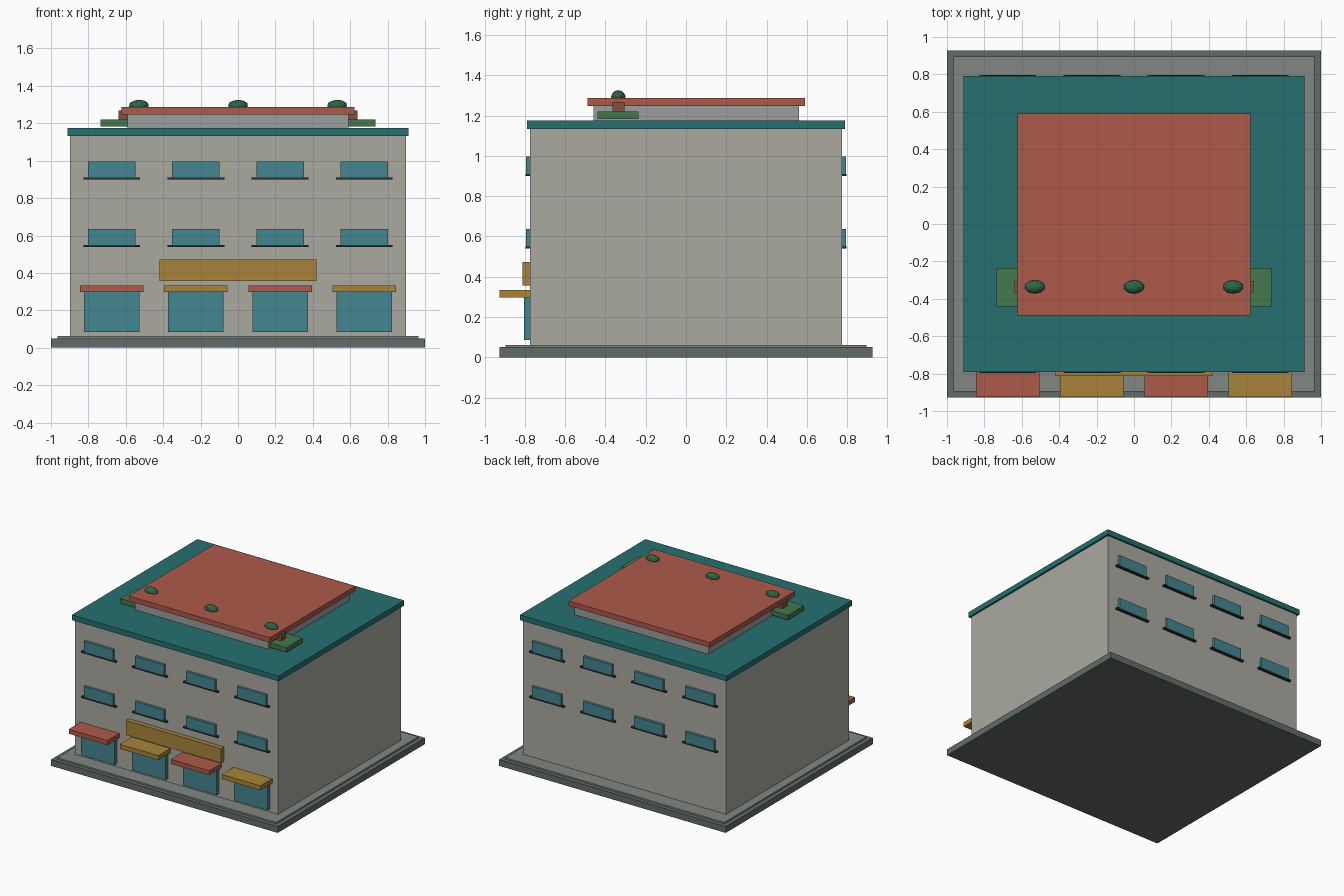
import bpy

if "Cube" in bpy.data.objects:
    bpy.data.objects.remove(bpy.data.objects["Cube"])

def lin(c):
    return c / 12.92 if c < 0.04045 else ((c + 0.055) / 1.055) ** 2.4

def material(name, hexcode):
    m = bpy.data.materials.new(name)
    rgb = [lin(int(hexcode[i:i + 2], 16) / 255) for i in (0, 2, 4)]
    m.diffuse_color = (*rgb, 1)
    m.use_nodes = True
    m.node_tree.nodes["Principled BSDF"].inputs["Base Color"].default_value = m.diffuse_color
    return m

STONE = material("dark_stone", "626C68")
PAVE = material("pavement", "828783")
WALL = material("wall", "AAA9A0")
TEAL = material("teal_trim", "267070")
GLASS = material("glass", "438690")
DARK = material("dark_sill", "28302F")
RED = material("red", "AC5A4A")
OCHRE = material("ochre", "A8843C")
GREEN = material("planter_green", "42784E")
LEAF = material("leaf", "2C6644")
BROWN = material("brown", "85523A")
ROOF = material("roof_grey", "9A9F9C")

def box(name, x, y, z, mat):
    """Box from (min, max) ranges on each axis."""
    bpy.ops.mesh.primitive_cube_add(size=1, location=[sum(r) / 2 for r in (x, y, z)])
    ob = bpy.context.object
    ob.name = name
    ob.scale = [r[1] - r[0] for r in (x, y, z)]
    bpy.ops.object.transform_apply(location=False, rotation=False, scale=True)
    ob.data.materials.append(mat)
    return ob

def span(c, h):
    return (c - h, c + h)

# Base, body and roof slabs
box("base_slab", span(0, 1), span(0, 0.927), (0, 0.05), STONE)
box("pavement", span(0, 0.965), span(0, 0.895), (0.05, 0.062), PAVE)
box("building_body", span(0, 0.897), span(0, 0.775), (0.062, 1.133), WALL)
box("cornice", span(0, 0.912), span(0, 0.79), (1.133, 1.175), TEAL)
box("roof_room", span(0, 0.59), (-0.458, 0.56), (1.175, 1.248), ROOF)
box("roof_room_cap", span(0, 0.622), (-0.488, 0.59), (1.248, 1.288), RED)

columns = (-0.675, -0.225, 0.225, 0.675)

# Upper windows and sills, front and back
for side, s in (("front", -1), ("back", 1)):
    for z in (0.55, 0.91):
        for x in columns:
            box(side + "_window", span(x, 0.127), sorted((s * 0.765, s * 0.795)),
                (z, z + 0.086), GLASS)
            box(side + "_sill", span(x, 0.152), sorted((s * 0.765, s * 0.797)),
                (z - 0.011, z), DARK)

# Shop windows, awnings and blank sign board
for i, x in enumerate(columns):
    box("shop_window", span(x, 0.148), (-0.803, -0.765), (0.085, 0.297), GLASS)
    box("awning", span(x, 0.17), (-0.925, -0.765), (0.297, 0.333), OCHRE if i % 2 else RED)
box("sign_board", span(0, 0.42), (-0.812, -0.765), (0.357, 0.473), OCHRE)

# Roof planters with soil box and shrub
for x in (-0.53, 0, 0.53):
    box("planter", span(x, 0.205), span(-0.338, 0.102), (1.183, 1.22), GREEN)
    box("planter_soil", span(x, 0.108), span(-0.336, 0.03), (1.22, 1.268), BROWN)
    bpy.ops.mesh.primitive_ico_sphere_add(subdivisions=2, radius=1, location=(x, -0.336, 1.294))
    shrub = bpy.context.object
    shrub.name = "shrub"
    shrub.scale = (0.055, 0.036, 0.032)
    bpy.ops.object.transform_apply(location=False, rotation=False, scale=True)
    shrub.data.materials.append(LEAF)
